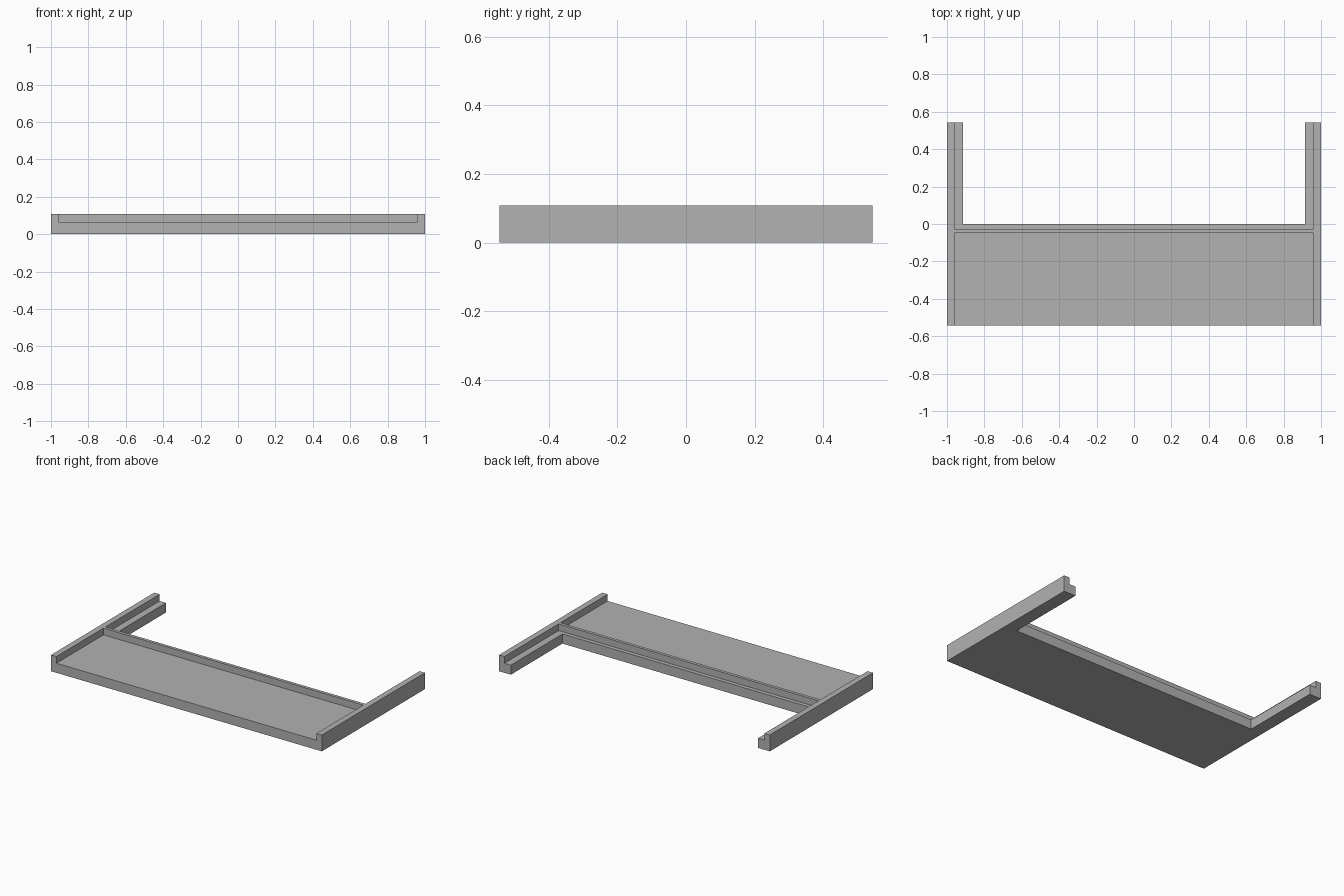
import bpy
import bmesh

default = bpy.data.objects.get("Cube")
if default:
    bpy.data.objects.remove(default, do_unlink=True)

HALF_DEPTH = 0.544
HEIGHT = 0.109
FLOOR = 0.064      # top of the deck and of the arm ledges
RAIL_IN = 0.96     # inner face of the raised side rails
ARM_IN = 0.913     # inner face of the arms

grey = bpy.data.materials.new("plain grey")
grey.use_nodes = True
grey.diffuse_color = (0.445, 0.445, 0.445, 1)
grey.node_tree.nodes["Principled BSDF"].inputs["Base Color"].default_value = grey.diffuse_color


def prism(name, outline, z0, z1):
    """Extrude a flat outline upwards into a solid."""
    bm = bmesh.new()
    face = bm.faces.new([bm.verts.new((x, y, z0)) for x, y in outline])
    top = bmesh.ops.extrude_face_region(bm, geom=[face])["geom"]
    for v in top:
        if isinstance(v, bmesh.types.BMVert):
            v.co.z = z1
    bmesh.ops.recalc_face_normals(bm, faces=bm.faces)
    mesh = bpy.data.meshes.new(name)
    bm.to_mesh(mesh)
    bm.free()
    mesh.materials.append(grey)
    obj = bpy.data.objects.new(name, mesh)
    bpy.context.collection.objects.link(obj)
    return obj


# Tray body: wide deck with two arms reaching back
half = [(1, -HALF_DEPTH), (1, HALF_DEPTH), (ARM_IN, HALF_DEPTH), (ARM_IN, 0)]
tray = prism("tray_frame", half + [(-x, y) for x, y in reversed(half)], 0, HEIGHT)

# Recesses in front of and behind the cross rib leave the rails and rib standing
for name, y0, y1 in (("front_recess", -1, -0.048), ("rear_recess", -0.027, 1)):
    outline = [(-RAIL_IN, y0), (RAIL_IN, y0), (RAIL_IN, y1), (-RAIL_IN, y1)]
    cutter = prism(name, outline, FLOOR, 1)
    cutter.hide_render = True
    cut = tray.modifiers.new(name, "BOOLEAN")
    cut.operation = "DIFFERENCE"
    cut.solver = "EXACT"
    cut.object = cutter
    bpy.context.view_layer.objects.active = tray
    bpy.ops.object.modifier_apply(modifier=cut.name)
    bpy.data.objects.remove(cutter, do_unlink=True)
